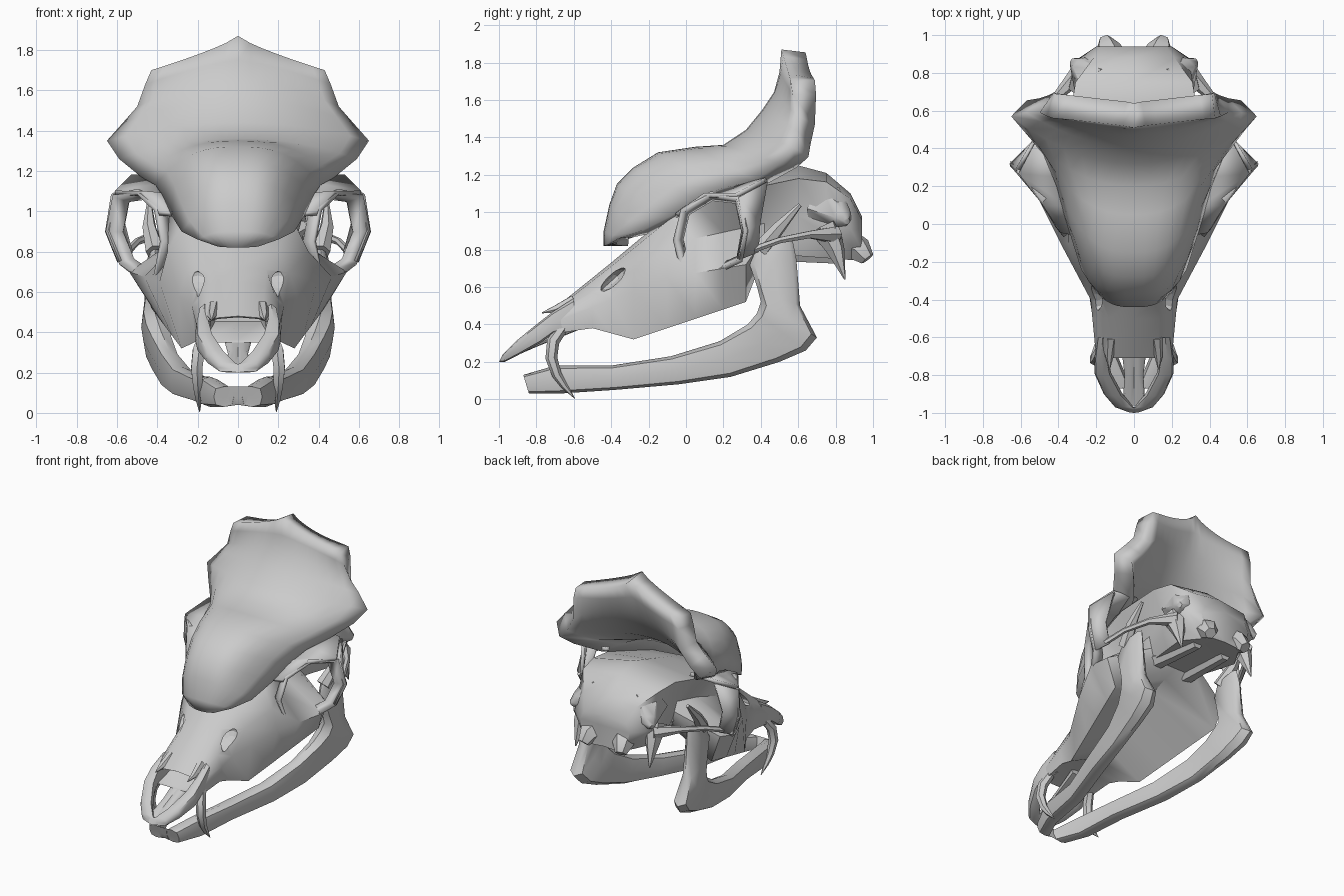
import bpy, bmesh, math
from mathutils import Vector

if "Cube" in bpy.data.objects:
    bpy.data.objects.remove(bpy.data.objects["Cube"])

bone = bpy.data.materials.new("grey bone")
bone.use_nodes = True
GREY = (0.6, 0.6, 0.6, 1)
bone.diffuse_color = GREY
bone.node_tree.nodes["Principled BSDF"].inputs["Base Color"].default_value = GREY


def make(name, rows, closed=True, caps=True, mirror=False, thick=0, angle=50):
    """Skin a list of point rows into one object."""
    bm = bmesh.new()
    grid = [[bm.verts.new(p) for p in row] for row in rows]
    n = len(grid[0])
    for a, b in zip(grid, grid[1:]):
        for i in range(n if closed else n - 1):
            j = (i + 1) % n
            bm.faces.new((a[i], a[j], b[j], b[i]))
    if caps:
        bm.faces.new(grid[0])
        bm.faces.new(grid[-1])
    bmesh.ops.recalc_face_normals(bm, faces=bm.faces)
    mesh = bpy.data.meshes.new(name)
    bm.to_mesh(mesh)
    bm.free()
    ob = bpy.data.objects.new(name, mesh)
    bpy.context.collection.objects.link(ob)
    mesh.materials.append(bone)
    if thick:
        mod = ob.modifiers.new("thickness", 'SOLIDIFY')
        mod.thickness, mod.offset = thick, 0
    if mirror:
        ob.modifiers.new("mirror", 'MIRROR')
    bpy.ops.object.select_all(action='DESELECT')
    ob.select_set(True)
    bpy.context.view_layer.objects.active = ob
    bpy.ops.object.shade_smooth_by_angle(angle=math.radians(angle))
    return ob


def sheet(name, *edges):
    """Mirrored thin plate spanned between edges."""
    return make(name, edges, closed=False, caps=False, mirror=True, thick=.025)


def bar(name, *sections):
    """Mirrored flat bone: each section is top (y, z), bottom (y, z), x, half width."""
    loop = ((0, 0), (.8, .1), (1, .5), (.8, .9), (0, 1), (-.8, .9), (-1, .5), (-.8, .1))
    rows = [[(x + h * side, ty + (by - ty) * f, tz + (bz - tz) * f) for side, f in loop]
            for ty, tz, by, bz, x, h in sections]
    return make(name, rows, mirror=True)


def spike(name, *path, sides=6):
    """Mirrored tapering tube: each point is x, y, z, radius."""
    pts = [Vector(p[:3]) for p in path]
    rows = []
    last = pts[1] - pts[0]
    turn = last.to_track_quat('Z', 'Y')
    for i, p in enumerate(pts):
        d = pts[min(i + 1, len(pts) - 1)] - pts[max(i - 1, 0)]
        turn = last.rotation_difference(d) @ turn
        last = d
        r = path[i][3]
        rows.append([p + turn @ Vector((r * math.cos(a), r * math.sin(a), 0))
                     for a in (math.tau * k / sides for k in range(sides))])
    return make(name, rows, mirror=True)


def curve(*keys):
    """Return a function that joins (position, value) keys by straight lines."""
    def value(y):
        for (a, u), (b, v) in zip(keys, keys[1:]):
            if y <= b:
                return u + (v - u) * (y - a) / (b - a)
        return keys[-1][1]
    return value


# Skull: lines that run from nose to nape, cut into cross-sections
NOSE, NAPE = -.71, .94
top_z = curve((NOSE, .48), (-.4, .73), (-.1, .98), (.05, 1.08), (.6, 1.25), (.75, 1.21),
              (.88, 1.1), (NAPE, .98))
shoulder_x = curve((NOSE, .12), (-.4, .14), (.05, .34), (.3, .38), (.75, .31), (NAPE, .17))
shoulder_drop = curve((NOSE, .01), (.3, .04), (.6, .07), (NAPE, .02))
wall_x = curve((NOSE, .18), (-.4, .19), (-.1, .35), (.05, .29), (.2, .23), (.42, .22),
               (.75, .29), (.88, .29), (NAPE, .2))
wall_z = curve((NOSE, .45), (-.1, .8), (.05, .86), (.6, .98), (NAPE, .9))
cheek_x = curve((NOSE, .2), (-.4, .23), (-.1, .39), (.2, .54), (.32, .5), (.42, .2),
                (.75, .3), (NAPE, .18))
cheek_z = curve((NOSE, .41), (-.1, .65), (.32, .72), (.42, .86), (.75, .88), (NAPE, .8))
tooth_x = curve((NOSE, .19), (-.4, .21), (-.28, .28), (.32, .43), (.42, .18), (.75, .24),
                (NAPE, .12))
tooth_z = curve((NOSE, .35), (-.5, .38), (-.28, .32), (.32, .52), (.42, .78), (NAPE, .74))
palate_z = curve((NOSE, .35), (-.5, .43), (-.28, .48), (-.1, .56), (.2, .69), (.32, .74),
                 (.42, .78), (NAPE, .75))

rows = []
for y in (NOSE, -.5, -.4, -.28, -.1, .05, .2, .32, .42, .6, .75, .88, NAPE):
    half = [(shoulder_x(y), y, top_z(y) - shoulder_drop(y)), (wall_x(y), y, wall_z(y)),
            (cheek_x(y), y, cheek_z(y)), (tooth_x(y), y, tooth_z(y))]
    other = [(-x, b, z) for x, b, z in reversed(half)]
    rows.append([(0, y, top_z(y))] + half + [(0, y, palate_z(y))] + other)

# Nose cavity: the front section shrunk and pushed back inside
nose_middle = Vector((0, NOSE, .42))
front = rows[0]
for depth, size in ((.01, .85), (.25, .6)):
    inward = Vector((0, depth, depth * .3))
    rows.insert(0, [nose_middle.lerp(Vector(p), size) + inward for p in front])
skull = make("skull", rows)

# Slots in front of the eye sockets
bpy.ops.mesh.primitive_uv_sphere_add(segments=10, ring_count=6, location=(.2, -.39, .64),
                                     rotation=(math.radians(42), 0, 0))
cutter = bpy.context.object
cutter.name = "slot_cutter"
cutter.scale = (.09, .09, .03)
bpy.ops.object.transform_apply(location=True, rotation=True, scale=True)
cutter.data.materials.append(bone)
cutter.modifiers.new("mirror", 'MIRROR')
cutter.hide_render = True
cutter.hide_set(True)
cut = skull.modifiers.new("slots", 'BOOLEAN')
cut.operation, cut.object = 'DIFFERENCE', cutter

# Crest: centre (y, z), edge (x, y, z) and roundness of each row
crest_rows = (
    (-.44, .82, .1, -.42, .825, 2), (-.44, .9, .2, -.36, .86, 3),
    (-.41, 1.04, .28, -.24, .9, 3), (-.37, 1.15, .33, -.08, .98, 3),
    (-.28, 1.24, .37, .05, 1.07, 3), (-.15, 1.32, .41, .2, 1.13, 2.8),
    (.05, 1.35, .48, .37, 1.17, 2.5), (.2, 1.36, .59, .5, 1.26, 2.2),
    (.32, 1.44, .65, .57, 1.35, 2), (.41, 1.55, .57, .59, 1.44, 2),
    (.47, 1.64, .5, .59, 1.52, 2), (.5, 1.75, .46, .57, 1.63, 1.3),
    (.51, 1.87, .43, .56, 1.7, .8),
)
STEPS = 7
rows = []
for cy, cz, ex, ey, ez, power in crest_rows:
    spread = [(i / STEPS, abs(i / STEPS) ** power) for i in range(-STEPS, STEPS + 1)]
    rows.append([(ex * t, cy + (ey - cy) * f, cz + (ez - cz) * f) for t, f in spread])
crest = make("crest", rows, closed=False, caps=False, thick=.13, angle=60)
# Thicken toward the hollow back of the crest
middle_face = crest.data.polygons[6 * 2 * STEPS + STEPS]
crest.modifiers["thickness"].offset = -1 if middle_face.normal.z > 0 else 1

# Eye socket rims, turned inward
rim = [Vector(p) for p in ((.41, -.02, .68), (.38, -.06, .85), (.41, -.02, 1.01), (.5, .13, 1.1),
                           (.62, .28, 1.08), (.655, .32, .9), (.59, .29, .74), (.48, .12, .66))]
core = Vector((.38, .22, .88))
inner = [p.lerp(core, .13) - Vector((.05, 0, 0)) for p in rim]
make("socket_rim", [rim, inner], caps=False, mirror=True, thick=.025)

# Brow shelves and the plates behind the sockets
sheet("brow", [(.28, -.06, .98), (.35, .1, 1.08), (.37, .25, 1.13), (.34, .44, 1.18)],
      [(.39, -.04, .99), (.48, .1, 1.09), (.61, .27, 1.09), (.53, .42, 1.17)])
sheet("socket_back", [(.62, .28, 1.08), (.65, .31, .9), (.59, .28, .75)],
      [(.53, .43, 1.16), (.57, .39, .94), (.53, .38, .79)])

# Snout rails, central palate strip and nose points
bar("snout_rail", (-.6, .54, -.6, .37, .165, .03), (-.71, .47, -.71, .35, .175, .035),
    (-.8, .4, -.78, .3, .165, .045), (-.91, .31, -.89, .24, .11, .05),
    (-.97, .25, -.97, .2, .05, .05), (-.98, .24, -1, .2, 0, .03))
bar("palate_strip", (-.55, .42, -.55, .38, .02, .06), (-.8, .31, -.8, .28, .02, .03),
    (-.96, .24, -.96, .21, .02, .04))
spike("nose_point", (.12, -.6, .53, .03), (.13, -.7, .48, .022), (.13, -.77, .462, .003))

# Lower jaw
bar("jaw", (-.87, .13, -.84, .04, 0, .05), (-.87, .13, -.84, .03, .07, .05),
    (-.7, .18, -.68, .03, .14, .05), (-.4, .18, -.38, .05, .18, .055),
    (-.08, .23, -.04, .08, .28, .055), (.18, .31, .24, .12, .34, .05),
    (.33, .4, .5, .2, .38, .06), (.38, .46, .64, .26, .4, .07),
    (.4, .52, .7, .33, .42, .06), (.38, .6, .61, .5, .42, .045),
    (.34, .72, .59, .75, .42, .035), (.38, .81, .57, .85, .41, .025))
spike("tusk", (.17, -.66, .38, .03), (.195, -.71, .31, .034), (.205, -.72, .22, .032),
      (.2, -.69, .13, .026), (.195, -.65, .07, .018), (.19, -.595, .005, .002))

# Rear struts and spurs
spike("cheek_strut", (.55, .36, .8, .02), (.5, .5, .85, .018), (.42, .66, .88, .022),
      (.29, .8, .88, .05))
spike("jaw_strut", (.41, .4, .8, .05), (.44, .5, .92, .035), (.44, .61, 1.04, .012))
spike("rear_spur", (.27, .74, .92, .08), (.29, .8, .8, .05), (.3, .85, .64, .004))
spike("rear_wing", (.2, .74, 1.02, .14), (.29, .84, .97, .06), (.33, .86, .95, .02))
spike("neck_joint", (.1, .84, .84, .09), (.14, .93, .8, .07), (.15, .97, .75, .04))
spike("skull_base", (.14, .36, .8, .06), (.13, .55, .78, .05), (.12, .8, .76, .04))
